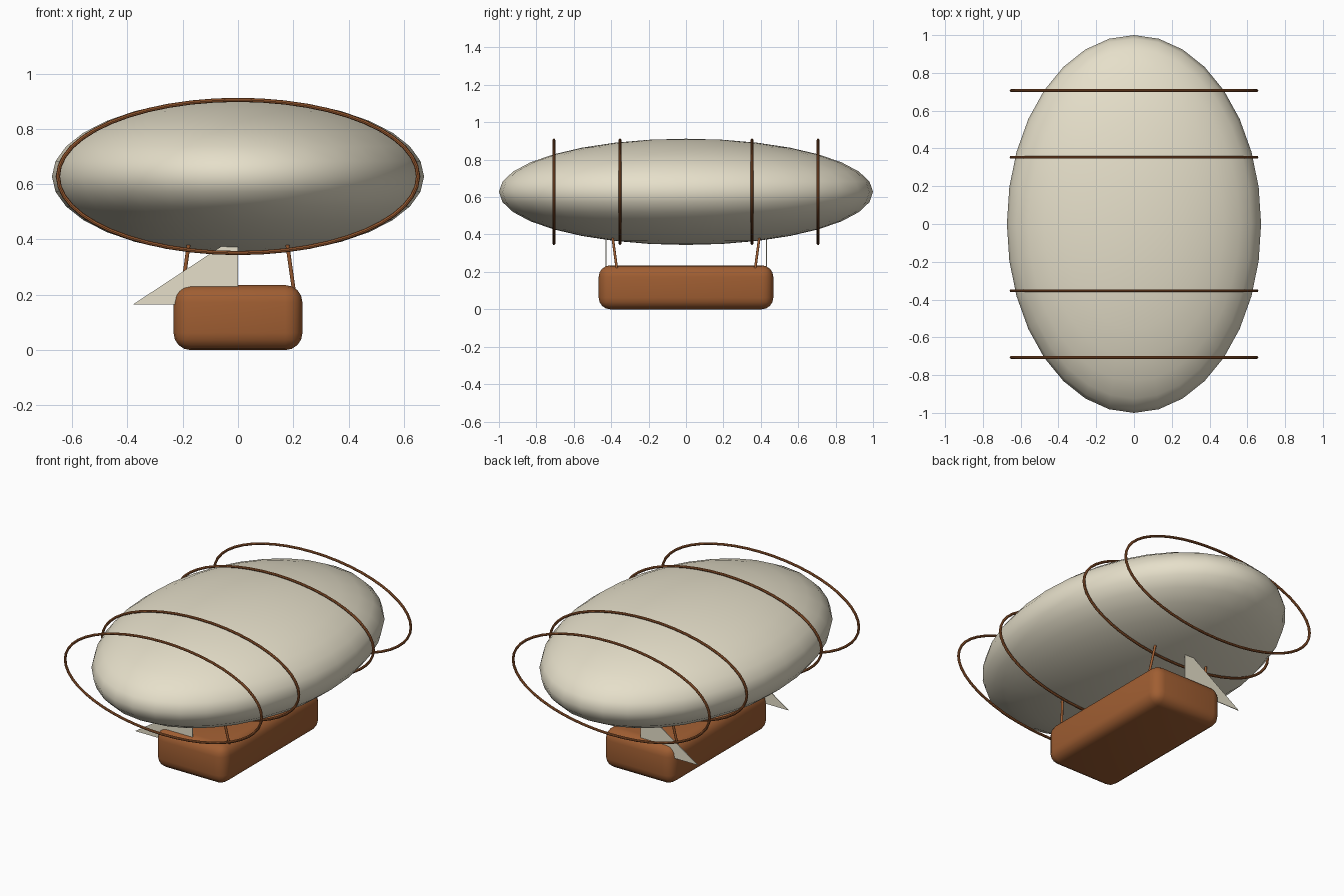
import bpy, bmesh, math
from mathutils import Vector

if "Cube" in bpy.data.objects:
    bpy.data.objects.remove(bpy.data.objects["Cube"])


def material(name, rgb):
    m = bpy.data.materials.new(name)
    m.diffuse_color = (*rgb, 1)
    m.use_nodes = True
    m.node_tree.nodes["Principled BSDF"].inputs["Base Color"].default_value = m.diffuse_color
    return m


CREAM = material("cream canvas", (0.79, 0.74, 0.59))
BROWN = material("brown leather", (0.35, 0.112, 0.032))
CENTER_Z = 0.628


def finish(ob, name, mat, smooth=True):
    ob.name = name
    ob.data.materials.append(mat)
    if smooth:
        bpy.ops.object.shade_smooth_by_angle(angle=math.radians(40))


def rod(name, a, b, r):
    a, b = Vector(a), Vector(b)
    bpy.ops.mesh.primitive_cylinder_add(vertices=12, radius=r, depth=(b - a).length,
                                        location=(a + b) / 2)
    ob = bpy.context.object
    ob.rotation_euler = (b - a).to_track_quat('Z', 'Y').to_euler()
    finish(ob, name, BROWN)


# Gas envelope: flattened ellipsoid
bpy.ops.mesh.primitive_uv_sphere_add(segments=32, ring_count=16, radius=1,
                                     location=(0, 0, CENTER_Z))
envelope = bpy.context.object
envelope.scale = (0.673, 1.0, 0.284)
bpy.ops.object.transform_apply(location=False, rotation=False, scale=True)
finish(envelope, "envelope", CREAM)
bpy.ops.object.shade_smooth()

# Elliptical hoops around the envelope
for i, y in enumerate((-0.706, -0.353, 0.353, 0.706)):
    cu = bpy.data.curves.new("hoop", 'CURVE')
    cu.dimensions = '3D'
    cu.bevel_depth = 0.0075
    cu.bevel_resolution = 2
    n = 48
    sp = cu.splines.new('POLY')
    sp.points.add(n - 1)
    for k, p in enumerate(sp.points):
        t = 2 * math.pi * k / n
        p.co = (0.651 * math.cos(t), 0, 0.277 * math.sin(t), 1)
    sp.use_cyclic_u = True
    hoop = bpy.data.objects.new("hoop", cu)
    hoop.location = (0, y, CENTER_Z)
    bpy.context.collection.objects.link(hoop)
    bpy.ops.object.select_all(action='DESELECT')
    hoop.select_set(True)
    bpy.context.view_layer.objects.active = hoop
    bpy.ops.object.convert(target='MESH')
    finish(bpy.context.object, f"hoop_{i + 1}", BROWN)

# Gondola: rounded box
bpy.ops.mesh.primitive_cube_add(size=1, location=(0, 0, 0.1175))
gondola = bpy.context.object
gondola.scale = (0.466, 0.934, 0.235)
bpy.ops.object.transform_apply(location=False, rotation=False, scale=True)
bevel = gondola.modifiers.new("rounding", 'BEVEL')
bevel.width = 0.062
bevel.segments = 4
bpy.ops.object.modifier_apply(modifier=bevel.name)
finish(gondola, "gondola", BROWN)

# Slanted struts joining gondola and envelope
for sx, side in ((-1, "left"), (1, "right")):
    for sy, end in ((-1, "front"), (1, "back")):
        rod(f"strut_{end}_{side}", (sx * 0.207, sy * 0.365, 0.18),
            (sx * 0.173, sy * 0.397, 0.42), 0.007)

# Thin triangular fins at both ends, pointing left
for y, end in ((-0.428, "front"), (0.43, "back")):
    bm = bmesh.new()
    tri = bm.faces.new([bm.verts.new(p) for p in
                        ((-0.38, y - 0.002, 0.165), (0, y - 0.002, 0.165),
                         (0, y - 0.002, 0.415))])
    ext = bmesh.ops.extrude_face_region(bm, geom=[tri])
    bmesh.ops.translate(bm, vec=(0, 0.004, 0),
                        verts=[v for v in ext["geom"] if isinstance(v, bmesh.types.BMVert)])
    bmesh.ops.recalc_face_normals(bm, faces=bm.faces)
    me = bpy.data.meshes.new("fin")
    bm.to_mesh(me)
    bm.free()
    fin = bpy.data.objects.new("fin", me)
    bpy.context.collection.objects.link(fin)
    finish(fin, f"fin_{end}", CREAM, smooth=False)
